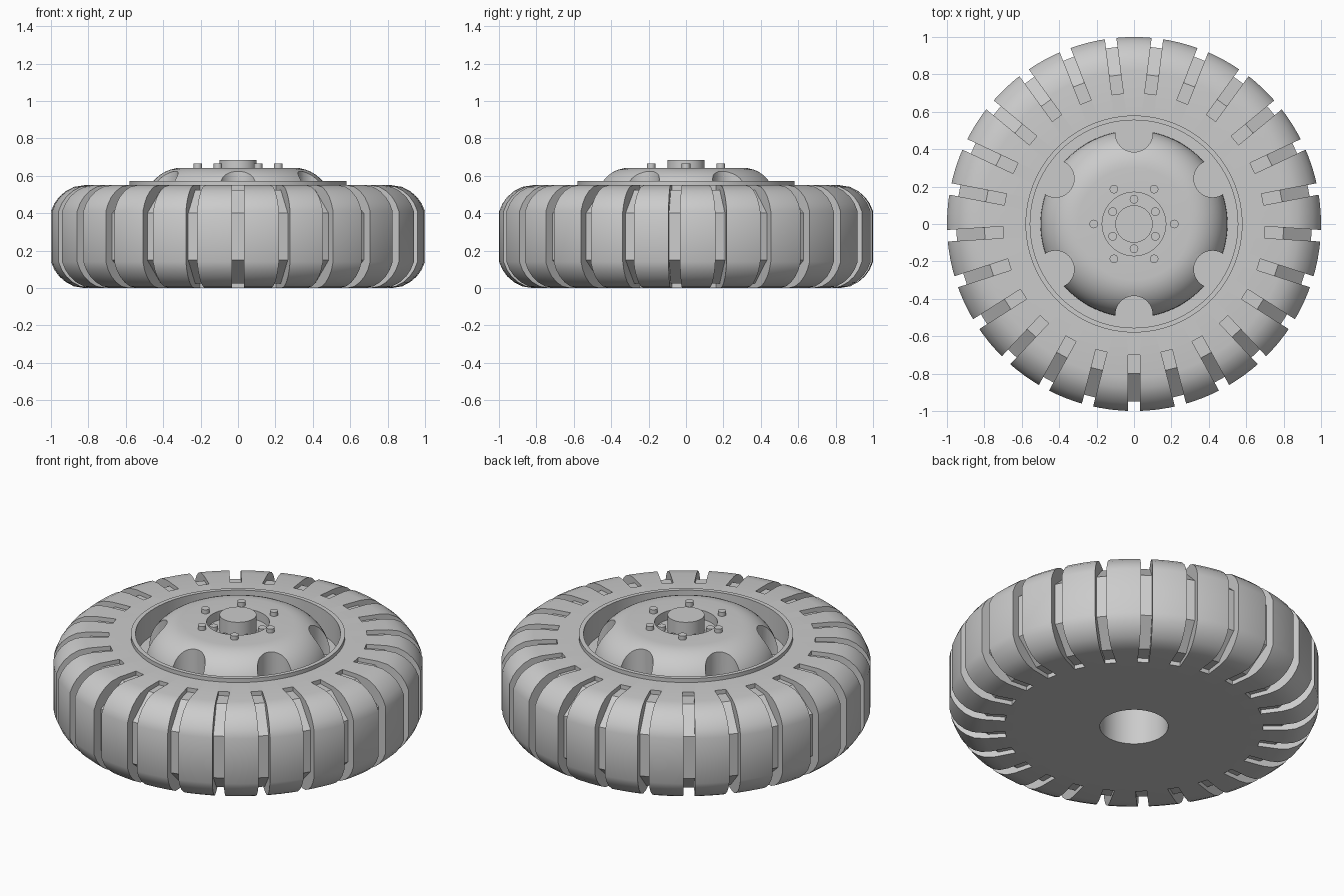
import bpy, bmesh, math
from mathutils import Matrix

if "Cube" in bpy.data.objects:
    bpy.data.objects.remove(bpy.data.objects["Cube"])

grey = bpy.data.materials.new("grey")
grey.diffuse_color = (0.6, 0.6, 0.6, 1)
grey.use_nodes = True
grey.node_tree.nodes["Principled BSDF"].inputs["Base Color"].default_value = grey.diffuse_color


def make(name, bm):
    bmesh.ops.recalc_face_normals(bm, faces=bm.faces)
    me = bpy.data.meshes.new(name)
    bm.to_mesh(me)
    bm.free()
    me.materials.append(grey)
    ob = bpy.data.objects.new(name, me)
    bpy.context.collection.objects.link(ob)
    return ob


def revolve(name, prof, n):
    """Closed (r, z) loop turned around the z axis."""
    bm = bmesh.new()
    rings = []
    for i in range(n):
        a = 2 * math.pi * i / n
        rings.append([bm.verts.new((r * math.cos(a), r * math.sin(a), z)) for r, z in prof])
    m = len(prof)
    for i in range(n):
        p, q = rings[i], rings[(i + 1) % n]
        for j in range(m):
            k = (j + 1) % m
            bm.faces.new((p[j], q[j], q[k], p[k]))
    return make(name, bm)


def cylinders(name, spots, radius, z0, z1, n):
    bm = bmesh.new()
    for x, y in spots:
        bmesh.ops.create_cone(bm, cap_ends=True, segments=n, radius1=radius, radius2=radius,
                              depth=z1 - z0, matrix=Matrix.Translation((x, y, (z0 + z1) / 2)))
    return make(name, bm)


def circle(n, r, start):
    return [(r * math.cos(math.radians(start + 360 * i / n)),
             r * math.sin(math.radians(start + 360 * i / n))) for i in range(n)]


def activate(ob):
    bpy.ops.object.select_all(action='DESELECT')
    ob.select_set(True)
    bpy.context.view_layer.objects.active = ob


def cut(ob, cutter):
    mod = ob.modifiers.new("cut", 'BOOLEAN')
    mod.operation = 'DIFFERENCE'
    mod.solver = 'EXACT'
    mod.object = cutter
    activate(ob)
    bpy.ops.object.modifier_apply(modifier=mod.name)
    bpy.data.objects.remove(cutter, do_unlink=True)


def smooth(ob):
    activate(ob)
    bpy.ops.object.shade_smooth_by_angle(angle=math.radians(32))


# tyre body with rounded shoulders
shoulder = [(1.0, 0.41), (0.982, 0.452), (0.957, 0.487), (0.92, 0.519), (0.877, 0.541), (0.82, 0.55)]
prof = [(0.185, 0), (0.6, 0)] + [(r, 0.55 - z) for r, z in reversed(shoulder)] + shoulder
prof += [(0.57, 0.55), (0.57, 0.42), (0.185, 0.42)]
tyre = revolve("tyre", prof, 100)

# 25 tread grooves wrapping from top face to bottom face
half = [(0.7, 0.65), (0.7, 0.525), (0.8, 0.525), (0.95, 0.40)]
loop = half + [(r, 0.55 - z) for r, z in reversed(half)] + [(1.15, -0.1), (1.15, 0.65)]
bm = bmesh.new()
for i in range(25):
    rot = Matrix.Rotation(math.radians(-90 + 14.4 * i), 3, 'Z')
    sides = []
    for s in (-1, 1):
        vs = [bm.verts.new((r, s * 0.031, z)) for r, z in loop]
        bmesh.ops.rotate(bm, verts=vs, matrix=rot, cent=(0, 0, 0))
        sides.append(vs)
        bm.faces.new(vs)
    for j in range(len(loop)):
        k = (j + 1) % len(loop)
        bm.faces.new((sides[0][j], sides[0][k], sides[1][k], sides[1][j]))
cut(tyre, make("groove_cutter", bm))

# raised rim ring
rim = revolve("rim_ring", [(0.58, 0.53), (0.58, 0.573), (0.555, 0.573), (0.555, 0.41), (0.575, 0.41)], 96)

# wheel dome with six round notches
arc = [(0.3 + 0.2 * math.cos(math.radians(a)), 0.443 + 0.2 * math.sin(math.radians(a)))
       for a in range(0, 91, 9)]
dome = revolve("wheel_dome", [(0.185, 0.40), (0.5, 0.40)] + arc + [(0.17, 0.643), (0.17, 0.5), (0.185, 0.5)], 96)
cut(dome, cylinders("notch_cutter", circle(6, 0.485, 30), 0.1, 0.41, 0.8, 40))

# hub plate, cap and two rings of bolts
plate = cylinders("hub_plate", [(0, 0)], 0.178, 0.5, 0.59, 64)
cap = cylinders("hub_cap", [(0, 0)], 0.1, 0.55, 0.686, 48)
inner = cylinders("inner_bolts", circle(6, 0.132, 30), 0.023, 0.58, 0.615, 16)
outer = cylinders("outer_bolts", circle(6, 0.215, 0), 0.023, 0.63, 0.667, 16)

for ob in (tyre, rim, dome, plate, cap, inner, outer):
    smooth(ob)
